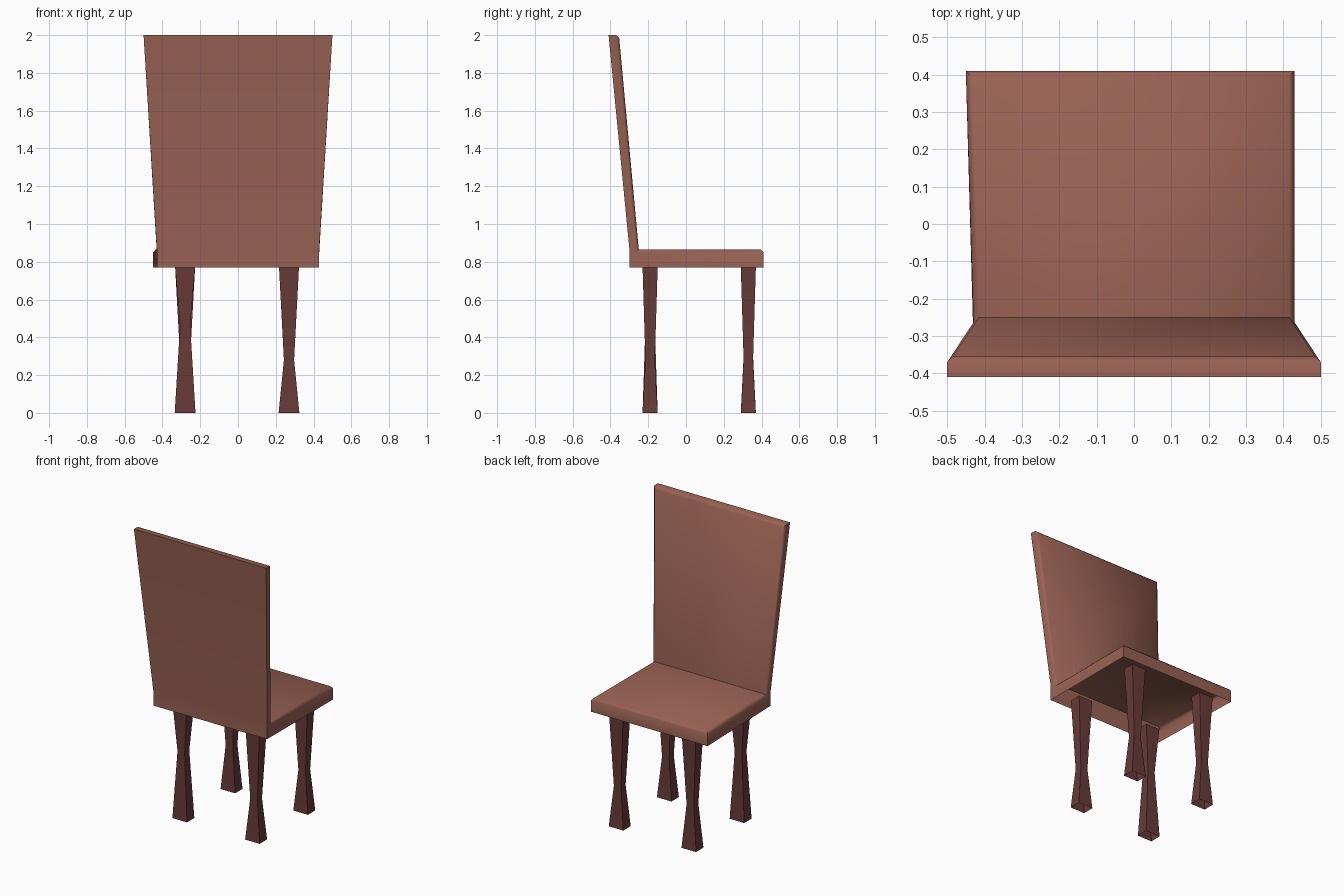
import bpy, bmesh

if "Cube" in bpy.data.objects:
    bpy.data.objects.remove(bpy.data.objects["Cube"])


def material(name, rgb):
    m = bpy.data.materials.new(name)
    m.diffuse_color = (*rgb, 1)
    m.use_nodes = True
    m.node_tree.nodes["Principled BSDF"].inputs["Base Color"].default_value = m.diffuse_color
    return m


def finish(bm, name, mat, angle):
    bmesh.ops.recalc_face_normals(bm, faces=bm.faces)
    me = bpy.data.meshes.new(name)
    bm.to_mesh(me)
    bm.free()
    ob = bpy.data.objects.new(name, me)
    bpy.context.collection.objects.link(ob)
    me.materials.append(mat)
    bpy.ops.object.select_all(action='DESELECT')
    bpy.context.view_layer.objects.active = ob
    ob.select_set(True)
    bpy.ops.object.shade_smooth_by_angle(angle=angle)
    return ob


leather = material("warm brown upholstery", (0.32, 0.122, 0.088))
wood = material("dark red wood", (0.135, 0.043, 0.040))

# Seat and backrest: one L profile (y, z, left x, right x), open underneath
profile = [(-0.30, 0.77, -0.43, 0.43), (-0.30, 0.87, -0.43, 0.43),
           (-0.41, 2.00, -0.50, 0.50), (-0.355, 2.00, -0.50, 0.50),
           (-0.25, 0.865, -0.43, 0.43), (0.41, 0.865, -0.45, 0.43),
           (0.41, 0.77, -0.45, 0.43)]
bm = bmesh.new()
left = [bm.verts.new((l, y, z)) for y, z, l, r in profile]
right = [bm.verts.new((r, y, z)) for y, z, l, r in profile]
for i in range(6):
    bm.faces.new((left[i], left[i + 1], right[i + 1], right[i]))
for side in (left, right):
    bm.faces.new([side[i] for i in (1, 2, 3, 4)])
    bm.faces.new([side[i] for i in (0, 1, 4, 5, 6)])
bmesh.ops.recalc_face_normals(bm, faces=bm.faces)

# Soft edge around the sitting side
pairs = [(left[3], left[4]), (left[4], left[5]), (right[3], right[4]),
         (right[4], right[5]), (left[3], right[3]), (left[5], right[5])]
bmesh.ops.bevel(bm, geom=[bm.edges.get(p) for p in pairs], offset=0.015,
                offset_type='OFFSET', segments=1, affect='EDGES')
finish(bm, "seat_and_back", leather, 0.9)


# Legs: four-sided, pinched at a waist
def leg(name, x, y, waist):
    bm = bmesh.new()
    rings = []
    for z, hx, hy in ((0, 0.055, 0.04), (waist, 0.027, 0.025), (0.775, 0.053, 0.04)):
        rings.append([bm.verts.new((x + sx * hx, y + sy * hy, z))
                      for sx, sy in ((-1, -1), (1, -1), (1, 1), (-1, 1))])
    for a, b in zip(rings, rings[1:]):
        for i in range(4):
            j = (i + 1) % 4
            bm.faces.new((a[i], a[j], b[j], b[i]))
    finish(bm, name, wood, 0.6)


leg("front_left_leg", -0.28, -0.19, 0.46)
leg("front_right_leg", 0.27, -0.19, 0.28)
leg("rear_left_leg", -0.28, 0.33, 0.30)
leg("rear_right_leg", 0.27, 0.33, 0.28)
